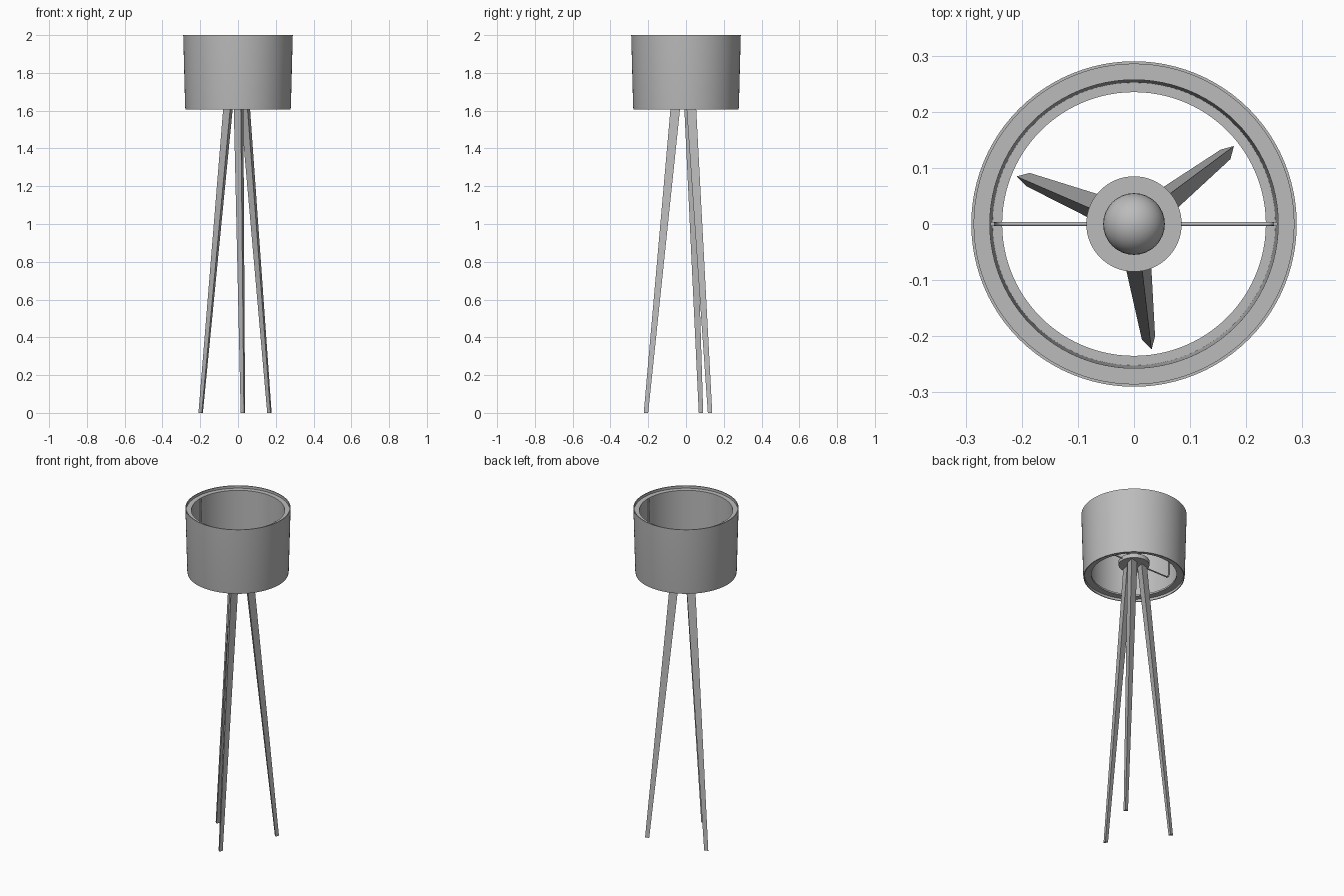
import bpy
from math import sin, cos, radians, pi

cube = bpy.data.objects.get("Cube")
if cube:
    bpy.data.objects.remove(cube)

gray = bpy.data.materials.new("light_gray")
gray.use_nodes = True
color = (0.5, 0.5, 0.5, 1)
gray.diffuse_color = color
gray.node_tree.nodes["Principled BSDF"].inputs["Base Color"].default_value = color


def make_object(name, verts, faces):
    mesh = bpy.data.meshes.new(name)
    mesh.from_pydata(verts, [], faces)
    mesh.materials.append(gray)
    obj = bpy.data.objects.new(name, mesh)
    bpy.context.collection.objects.link(obj)
    return obj


def shade(obj):
    bpy.ops.object.select_all(action="DESELECT")
    obj.select_set(True)
    bpy.context.view_layer.objects.active = obj
    bpy.ops.object.shade_smooth_by_angle(angle=radians(35))


def lathe(name, profile, closed=False, steps=64):
    """Revolve (radius, z) points, listed upward on the outside, around z."""
    verts, faces, n = [], [], len(profile)
    for i in range(steps):
        a = 2 * pi * i / steps
        verts += [(r * cos(a), r * sin(a), z) for r, z in profile]
    for i in range(steps):
        j = (i + 1) % steps
        for k in range(n if closed else n - 1):
            m = (k + 1) % n
            faces.append((i * n + k, j * n + k, j * n + m, i * n + m))
    if not closed:
        faces.append([i * n for i in reversed(range(steps))])
        faces.append([i * n + n - 1 for i in range(steps)])
    obj = make_object(name, verts, faces)
    shade(obj)
    return obj


# Drum shade: thin rims around recessed top and bottom rings
lathe("lamp_shade", [(0.278, 1.605), (0.28, 1.62), (0.29, 2.0), (0.285, 2.0),
                     (0.285, 1.985), (0.257, 1.985), (0.252, 1.63),
                     (0.235, 1.63), (0.235, 1.62), (0.273, 1.62),
                     (0.273, 1.605)], closed=True, steps=96)

# Hub plate, socket and bulb
lathe("hub_plate", [(0.085, 1.68), (0.085, 1.705)])
lathe("bulb_socket", [(0.03, 1.705), (0.03, 1.745)], steps=32)
bulb = [(0.028, 1.745)]
bulb += [(0.055 * cos(radians(t)), 1.793 + 0.055 * sin(radians(t)))
         for t in range(-50, 90, 10)]
lathe("light_bulb", bulb + [(0.001, 1.848)], steps=32)

# Bent wire that carries the shade
curve = bpy.data.curves.new("shade_wire", "CURVE")
curve.dimensions = "3D"
curve.bevel_depth = 0.004
curve.bevel_resolution = 2
curve.use_fill_caps = True
bend = 0.02
half = [(0.249 - bend + bend * sin(radians(t)), 1.693 + bend - bend * cos(radians(t)))
        for t in range(0, 91, 15)] + [(0.252, 1.984)]
path = [(-x, z) for x, z in reversed(half)] + half
spline = curve.splines.new("POLY")
spline.points.add(len(path) - 1)
for point, (x, z) in zip(spline.points, path):
    point.co = (x, 0, z, 1)
curve.materials.append(gray)
wire = bpy.data.objects.new("shade_wire", curve)
bpy.context.collection.objects.link(wire)

# Three tapered legs with a triangular section
for i, name in enumerate(["left_leg", "right_leg", "front_leg"]):
    turn = radians(37.5 + 120 * i)
    verts = []
    for z, reach, size in [(0, 0.212, 0.014), (1.685, 0.046, 0.031)]:
        for k in range(3):
            a = turn + radians(7.5 + 120 * k)
            verts.append((reach * cos(turn) + size * cos(a),
                          reach * sin(turn) + size * sin(a), z))
    make_object(name, verts, [(2, 1, 0), (3, 4, 5), (0, 1, 4, 3),
                              (1, 2, 5, 4), (2, 0, 3, 5)])
